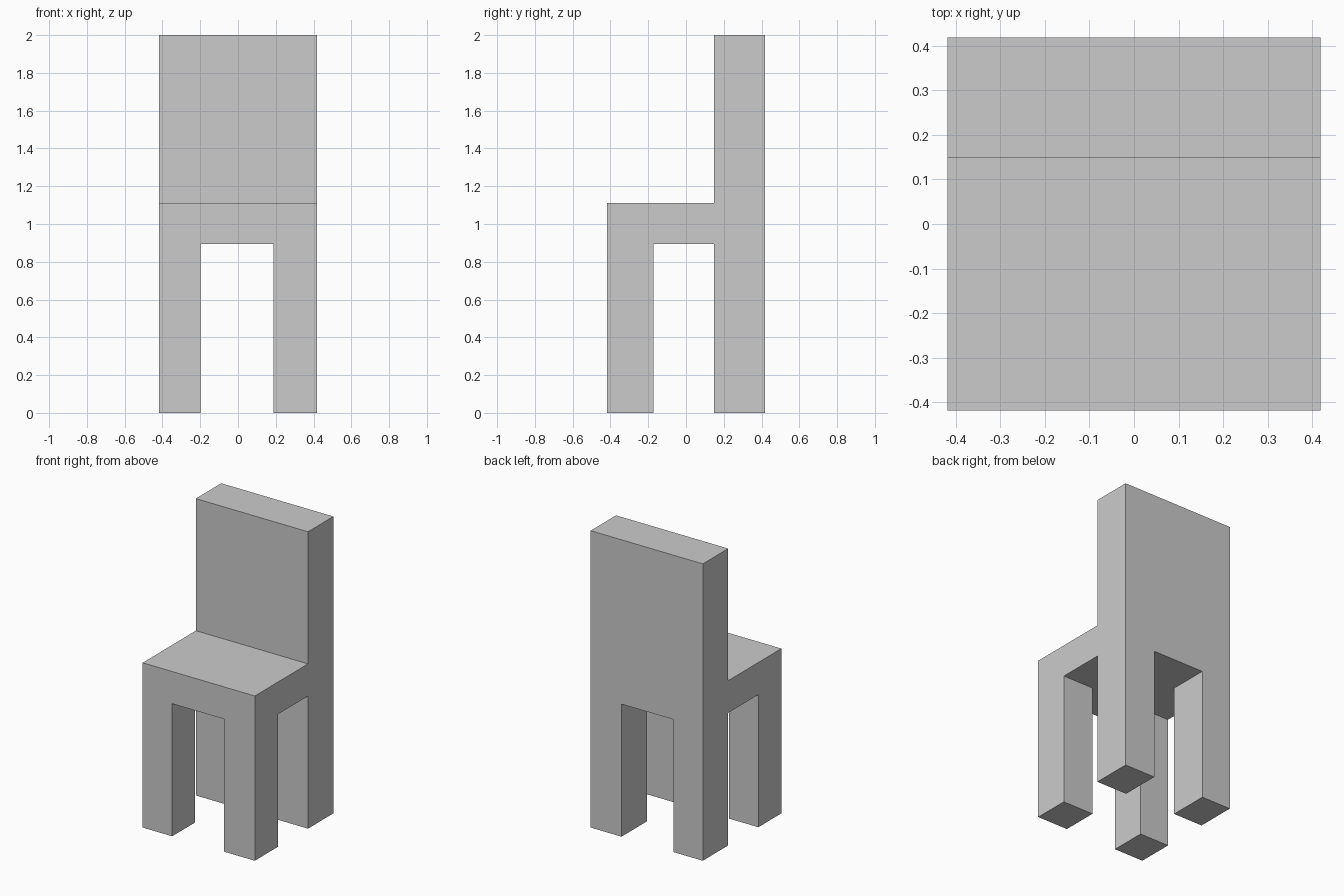
import bpy
import bmesh
from mathutils import Matrix, Vector

if "Cube" in bpy.data.objects:
    bpy.data.objects.remove(bpy.data.objects["Cube"])

HALF = 0.418                     # half width and depth
SEAT_BOTTOM, SEAT_TOP, TOTAL = 0.893, 1.11, 2.0
LEG_X = (-0.198, 0.188)          # inner leg faces, left and right
LEG_Y = (-0.173, 0.148)          # inner leg faces, front and back

bm = bmesh.new()


def cut(axis, positions):
    """Split the whole mesh along planes across one axis."""
    for p in positions:
        normal, point = Vector((0, 0, 0)), Vector((0, 0, 0))
        normal[axis], point[axis] = 1, p
        bmesh.ops.bisect_plane(bm, geom=bm.verts[:] + bm.edges[:] + bm.faces[:],
                               plane_co=point, plane_no=normal, dist=1e-5)


def pull(faces, z):
    """Extrude separate faces to a given height."""
    for f in bmesh.ops.extrude_discrete_faces(bm, faces=faces)["faces"]:
        for v in f.verts:
            v.co.z = z


# Seat slab
bmesh.ops.create_cube(bm, size=1, matrix=Matrix.Translation(
    (0, 0, (SEAT_BOTTOM + SEAT_TOP) / 2)) @ Matrix.Diagonal(
    (2 * HALF, 2 * HALF, SEAT_TOP - SEAT_BOTTOM, 1)))
cut(1, LEG_Y)

# Backrest rising from the rear strip
pull([f for f in bm.faces if f.normal.z > 0.9
      and f.calc_center_median().y > LEG_Y[1]], TOTAL)
cut(0, LEG_X)


# Legs dropping from the four corners
def is_corner(f):
    c = f.calc_center_median()
    return (f.normal.z < -0.9 and not LEG_X[0] < c.x < LEG_X[1]
            and not LEG_Y[0] < c.y < LEG_Y[1])


bm.normal_update()
pull([f for f in bm.faces if is_corner(f)], 0)

# Merge coplanar faces into clean flat panels
bmesh.ops.dissolve_limit(bm, angle_limit=0.01, verts=bm.verts[:], edges=bm.edges[:])
bmesh.ops.recalc_face_normals(bm, faces=bm.faces[:])

mesh = bpy.data.meshes.new("chair")
bm.to_mesh(mesh)
bm.free()
bpy.context.collection.objects.link(bpy.data.objects.new("chair", mesh))
